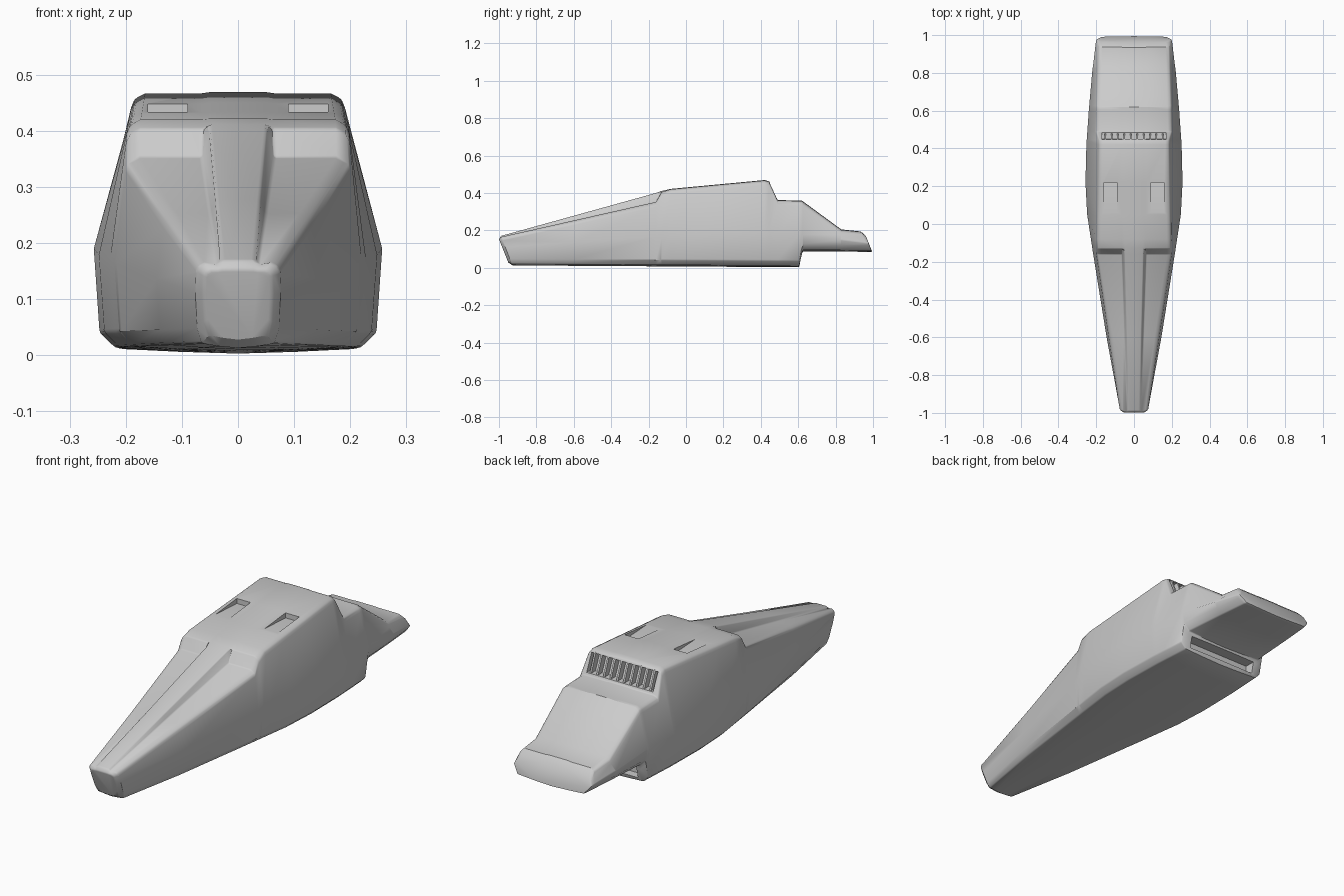
import bpy, bmesh, math

if "Cube" in bpy.data.objects:
    bpy.data.objects.remove(bpy.data.objects["Cube"], do_unlink=True)

grey = bpy.data.materials.new("hull grey")
grey.use_nodes = True
COLOUR = (0.6, 0.6, 0.6, 1)
grey.diffuse_color = COLOUR
grey.node_tree.nodes["Principled BSDF"].inputs["Base Color"].default_value = COLOUR


def make_object(name, bm):
    bmesh.ops.recalc_face_normals(bm, faces=bm.faces)
    mesh = bpy.data.meshes.new(name)
    bm.to_mesh(mesh)
    bm.free()
    mesh.materials.append(grey)
    obj = bpy.data.objects.new(name, mesh)
    bpy.context.collection.objects.link(obj)
    return obj


def prism(name, profile, x, width):
    """Extrude a (y, z) outline into a slab centred on x."""
    bm = bmesh.new()
    face = bm.faces.new([bm.verts.new((x - width / 2, y, z)) for y, z in profile])
    new = bmesh.ops.extrude_face_region(bm, geom=[face])["geom"]
    bmesh.ops.translate(bm, vec=(width, 0, 0),
                        verts=[v for v in new if isinstance(v, bmesh.types.BMVert)])
    return make_object(name, bm)


def activate(obj):
    bpy.ops.object.select_all(action="DESELECT")
    obj.select_set(True)
    bpy.context.view_layer.objects.active = obj


def cut(target, cutter):
    mod = target.modifiers.new("cut", "BOOLEAN")
    mod.operation = "DIFFERENCE"
    mod.solver = "EXACT"
    mod.object = cutter
    activate(target)
    bpy.ops.object.modifier_apply(modifier=mod.name)
    bpy.data.objects.remove(cutter, do_unlink=True)


def along(curve, y):
    """Value of a (y, value) curve at y, straight between its points."""
    for (y0, v0), (y1, v1) in zip(curve, curve[1:]):
        if y <= y1:
            return v0 + (v1 - v0) * max(0, y - y0) / (y1 - y0)
    return curve[-1][1]


# Hull outlines along its length
NOSE, TAIL = -1, .962
deck_height = [(NOSE, .152), (-.99, .165), (-.16, .352), (-.13, .405), (-.08, .42),
               (.42, .467), (.445, .46), (.49, .36), (.62, .357), (.83, .203),
               (.935, .192), (TAIL, .168)]
ridge_rise = [(NOSE, .001), (-.99, .005), (-.16, .048), (-.13, .006), (-.08, .002)]
belly_height = [(NOSE, .028), (-.99, .013), (.605, .003), (.625, .088), (TAIL, .085)]
side_width = [(NOSE, .061), (-.99, .076), (-.6, .145), (-.16, .216), (.05, .248),
              (.22, .257), (.42, .252), (.605, .239), (.83, .219), (TAIL, .2)]
side_height = [(NOSE, .11), (.22, .19), (.605, .18), (.83, .15), (TAIL, .13)]
deck_width = [(NOSE, .06), (-.99, .075), (-.16, .2), (.445, .19), (.49, .205), (TAIL, .192)]
ridge_width = [(NOSE, .028), (-.16, .05)]
curves = (deck_height, ridge_rise, belly_height, side_width)
stations = sorted({y for curve in curves for y, value in curve})

# Hull lofted through the stations, with raked nose and tail
bm = bmesh.new()
rings = []
for y in stations:
    deck, belly = along(deck_height, y), along(belly_height, y)
    side, shoulder = along(side_width, y), along(deck_width, y)
    ridge, top = along(ridge_width, y), deck + along(ridge_rise, y)
    edge = min(.025, shoulder * .2)
    rake = .4 if abs(y) > .9 else 0
    half = [(side * .42, belly + .003), (side * .85, belly + .008),
            (side * .96, belly + .035), (side, along(side_height, y)),
            (shoulder, deck - edge), (shoulder - edge * .25, deck - edge * .4),
            (shoulder - edge, deck), (ridge * 1.28, deck), (ridge, top)]
    loop = [(0, belly)] + half + [(0, top)] + [(-x, z) for x, z in reversed(half)]
    rings.append([bm.verts.new((x, y + rake * (top - z), z)) for x, z in loop])
for a, b in zip(rings, rings[1:]):
    for i in range(len(a)):
        bm.faces.new((a[i - 1], a[i], b[i], b[i - 1]))
bm.faces.new(rings[0])
bm.faces.new(rings[-1])
hull = make_object("hull", bm)

# Soften the hull corners
bevel = hull.modifiers.new("soft corners", "BEVEL")
bevel.width = .006
bevel.segments = 2
bevel.limit_method = "ANGLE"
bevel.angle_limit = math.radians(38)
activate(hull)
bpy.ops.object.modifier_apply(modifier=bevel.name)

# Roof intakes, rear vent opening and belly recess
for side in (-1, 1):
    cut(hull, prism("intake_cutter", [(-.01, .437), (.22, .425), (.22, .5), (-.01, .5)],
                    side * .125, .07))
cut(hull, prism("vent_cutter", [(.415, .452), (.5, .452), (.53, .372), (.45, .372)], 0, .34))
cut(hull, prism("belly_cutter", [(.57, .025), (.66, .025), (.66, .078), (.57, .078)], 0, .36))

# Upright fins inside the rear vent
for i in range(10):
    prism(f"vent_fin_{i + 1}", [(.412, .456), (.447, .456), (.482, .368), (.445, .368)],
          (i - 4.5) * .034, .008)

activate(hull)
bpy.ops.object.shade_smooth_by_angle(angle=math.radians(32))
